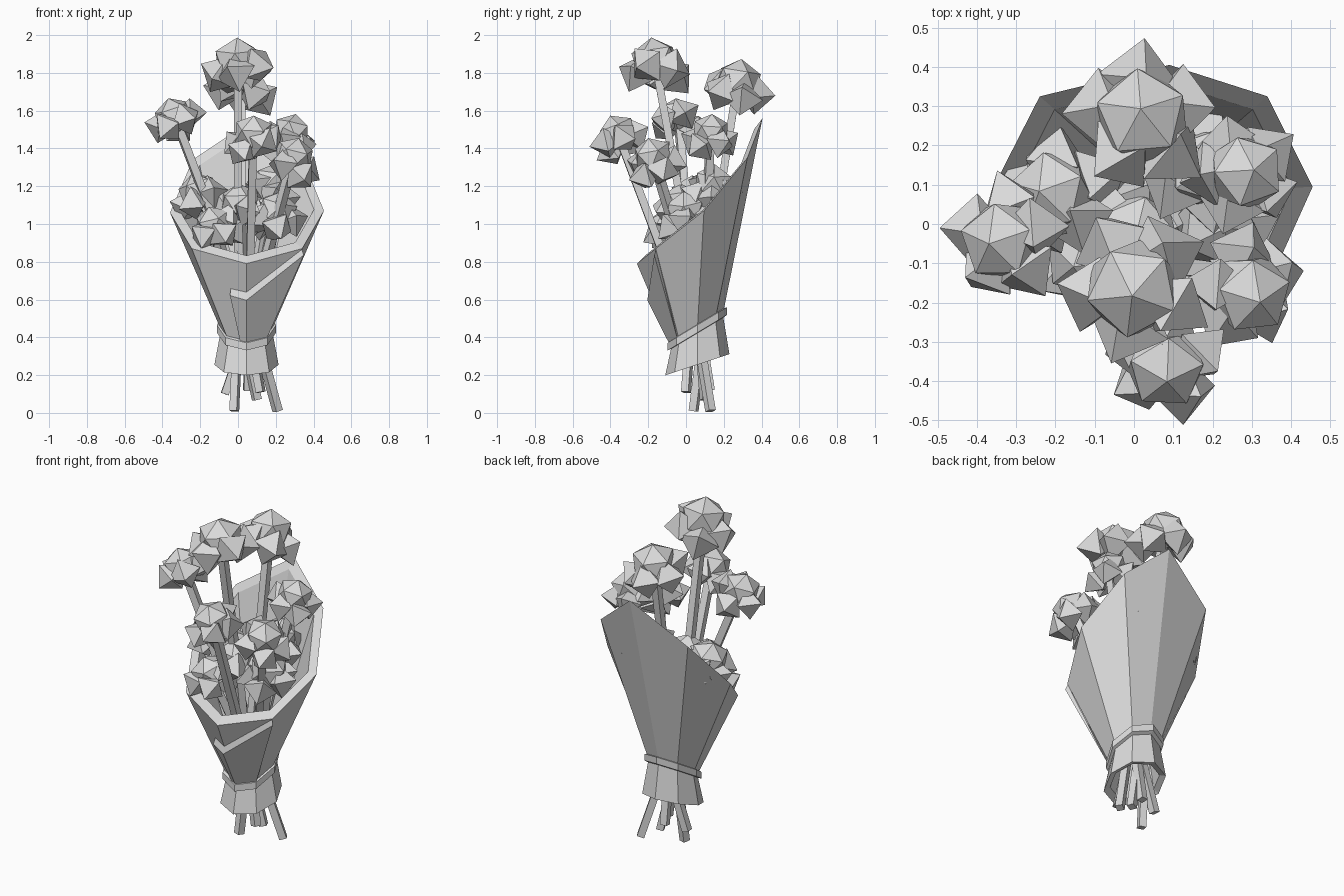
import bpy, bmesh, math, random
from mathutils import Vector, Matrix, Euler

random.seed(7)
cube = bpy.data.objects.get("Cube")
if cube:
    bpy.data.objects.remove(cube)

grey = bpy.data.materials.new("plain grey")
grey.use_nodes = True
COLOR = (0.7, 0.7, 0.7, 1)
grey.diffuse_color = COLOR
grey.node_tree.nodes["Principled BSDF"].inputs["Base Color"].default_value = COLOR


def add_bmesh(name, bm):
    mesh = bpy.data.meshes.new(name)
    bmesh.ops.recalc_face_normals(bm, faces=bm.faces)
    bm.to_mesh(mesh)
    bm.free()
    mesh.materials.append(grey)
    bpy.context.collection.objects.link(bpy.data.objects.new(name, mesh))


def tilted_ring(radius, z, slope, cx=0.045, cy=0.06):
    """Octagon lying on a plane that rises towards the back."""
    points = []
    for i in range(8):
        a = i * math.pi / 4
        dy = radius * math.sin(a)
        points.append(Vector((cx + radius * math.cos(a), cy + dy, z + slope * dy)))
    return points


def loft(name, rings):
    """Skin a closed loop of rings, so the part has real thickness."""
    bm = bmesh.new()
    loops = [[bm.verts.new(p) for p in ring] for ring in rings]
    for k, low in enumerate(loops):
        high = loops[(k + 1) % len(loops)]
        for i in range(8):
            j = (i + 1) % 8
            bm.faces.new((low[i], low[j], high[j], high[i]))
    add_bmesh(name, bm)


# Paper wrap: skirt, pinched waist and a high-backed rim
rim = [Vector(p) for p in (
    (0.455, 0.095, 1.07), (0.34, 0.325, 1.35), (0.09, 0.405, 1.56), (-0.24, 0.325, 1.34),
    (-0.36, 0.09, 1.06), (-0.245, -0.145, 0.87), (0.045, -0.26, 0.79), (0.34, -0.16, 0.87))]
rim_centre = Vector((0.05, 0.07, 1.12))
rim_inner = [p.lerp(rim_centre, 0.13) for p in rim]
waist = tilted_ring(0.135, 0.44, 0.6)
loft("paper_wrap", [
    tilted_ring(0.135, 0.27, 0.33), tilted_ring(0.17, 0.255, 0.33), waist,
    rim, rim_inner, tilted_ring(0.105, 0.44, 0.6)])

# Ribbon around the waist
loft("ribbon", [
    tilted_ring(0.125, 0.42, 0.6), tilted_ring(0.157, 0.425, 0.6),
    tilted_ring(0.157, 0.465, 0.6), tilted_ring(0.125, 0.475, 0.6)])


# Overlapping front flap: outer sheet with a slanted, bevelled top lip
def on_wrap(t, towards_left=0.0, lift=0.0, i=6):
    point = waist[i].lerp(rim[i], t)
    point = point.lerp(waist[i - 1].lerp(rim[i - 1], t), towards_left)
    outward = Vector((point.x - 0.045, point.y - 0.06, 0)).normalized()
    return point + outward * lift


rows = [
    [on_wrap(0, 0.3, 0.01), on_wrap(0, 0, 0.01), on_wrap(0, 0, 0.01, 7)],
    [on_wrap(0.56, 0.38, 0.028), on_wrap(0.55, 0, 0.028), on_wrap(0.93, 0, 0.028, 7)],
    [on_wrap(0.64, 0.38), on_wrap(0.65), on_wrap(0.99, 0, 0, 7)]]
bm = bmesh.new()
grid = [[bm.verts.new(p) for p in row] for row in rows]
for low, high in zip(grid, grid[1:]):
    for i in range(2):
        bm.faces.new((low[i], low[i + 1], high[i + 1], high[i]))
for i in (0, 2):
    bm.faces.new([row[i] for row in grid])
add_bmesh("front_flap", bm)


# Flowers: a faceted heart ringed by chunky petals
def add_flower(name, centre, size):
    axis = (centre - Vector((0.045, 0.06, 0.45))).normalized()
    place = (Matrix.Translation(centre) @ axis.to_track_quat('Z', 'Y').to_matrix().to_4x4()
             @ Matrix.Rotation(random.uniform(0, math.pi), 4, 'Z'))
    bm = bmesh.new()
    heart = Matrix.Translation((0, 0, 0.15 * size)) @ Matrix.Diagonal((1, 1, 0.9, 1))
    bmesh.ops.create_icosphere(bm, subdivisions=1, radius=0.66 * size, matrix=place @ heart)
    for i in range(5):
        spin = Euler([random.uniform(-0.6, 0.6) for _ in range(3)]).to_matrix().to_4x4()
        petal = (Matrix.Rotation(i * math.tau / 5, 4, 'Z')
                 @ Matrix.Translation((0.52 * size, 0, random.uniform(-0.4, 0.05) * size)) @ spin)
        bmesh.ops.create_uvsphere(bm, u_segments=4, v_segments=2,
                                  radius=0.56 * size, matrix=place @ petal)
    add_bmesh(name, bm)


# Stems: square rods pinched at the waist and splayed below
def add_stem(name, points):
    bm = bmesh.new()
    for a, b in zip(points, points[1:]):
        turn = (b - a).to_track_quat('Z', 'Y').to_matrix().to_4x4()
        place = Matrix.Translation((a + b) / 2) @ turn @ Matrix.Rotation(math.pi / 4, 4, 'Z')
        bmesh.ops.create_cone(bm, cap_ends=True, segments=4, radius1=0.029, radius2=0.029,
                              depth=(b - a).length, matrix=place)
    add_bmesh(name, bm)


flowers = {
    "tall_front": (0.0, -0.16, 1.84, 0.2), "tall_back": (0.02, 0.27, 1.73, 0.195),
    "left_side": (-0.33, -0.04, 1.55, 0.165), "right_front": (0.29, -0.17, 1.34, 0.165),
    "right_back": (0.28, 0.13, 1.47, 0.155), "leaning_front": (0.08, -0.355, 1.46, 0.165),
    "low_left": (-0.2, 0.08, 1.15, 0.17), "low_front": (-0.12, -0.08, 0.98, 0.16),
    "low_middle": (0.01, -0.02, 1.09, 0.17), "low_right": (0.2, 0.0, 1.05, 0.17),
    "low_back": (0.17, 0.14, 1.2, 0.16)}
ends = [(-0.02, 0.04, 0.01), (0.1, 0.1, 0.07), (0.21, 0.13, 0.01),
        (-0.07, 0.09, 0.1), (0.05, 0.13, 0.12), (0.12, 0.0, 0.11)]
for k, (label, (x, y, z, size)) in enumerate(flowers.items()):
    head = Vector((x, y, z))
    add_flower(label + "_flower", head, size)
    knot = Vector((0.045 + random.uniform(-0.05, 0.05), 0.06 + random.uniform(-0.05, 0.05), 0.45))
    path = [head, knot]
    if k < len(ends):
        path.append(Vector(ends[k]))
    add_stem(label + "_stem", path)
